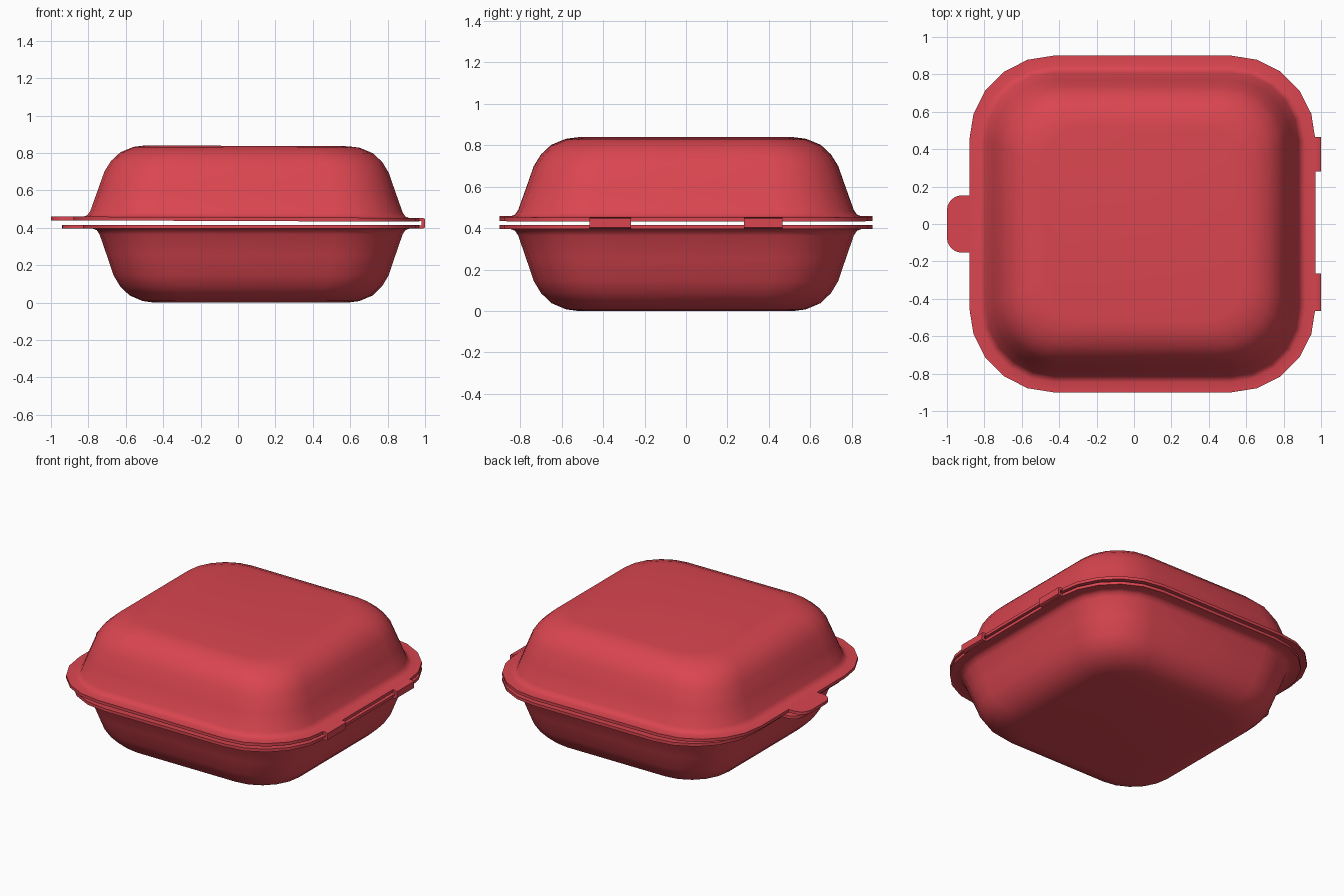
import bpy, bmesh
from math import sin, cos, pi, radians

if "Cube" in bpy.data.objects:
    bpy.data.objects.remove(bpy.data.objects["Cube"])

red = bpy.data.materials.new("red_plastic")
red.diffuse_color = (0.7, 0.06, 0.08, 1)
red.use_nodes = True
red.node_tree.nodes["Principled BSDF"].inputs["Base Color"].default_value = red.diffuse_color
WALL = 0.02

# inset from the rim edge, height above the rim, corner radius
PROFILE = [(0, 0, 0.45), (0.055, 0, 0.40), (0.075, 0.008, 0.38), (0.09, 0.03, 0.365),
           (0.128, 0.137, 0.34), (0.165, 0.243, 0.32), (0.20, 0.30, 0.30),
           (0.25, 0.347, 0.28), (0.32, 0.376, 0.25), (0.38, 0.384, 0.23)]


def rounded_rect(hx, hy, r, steps=5):
    pts = []
    for k, (sx, sy) in enumerate([(1, 1), (-1, 1), (-1, -1), (1, -1)]):
        for i in range(steps + 1):
            a = (k + i / steps) * pi / 2
            pts.append((sx * (hx - r) + r * cos(a), sy * (hy - r) + r * sin(a)))
    return pts


def finish(name, bm, solid=False):
    mesh = bpy.data.meshes.new(name)
    bm.to_mesh(mesh)
    bm.free()
    ob = bpy.data.objects.new(name, mesh)
    bpy.context.collection.objects.link(ob)
    mesh.materials.append(red)
    bpy.ops.object.select_all(action='DESELECT')
    bpy.context.view_layer.objects.active = ob
    ob.select_set(True)
    if solid:
        mod = ob.modifiers.new("wall", 'SOLIDIFY')
        mod.thickness = WALL
        mod.offset = -1
        bpy.ops.object.modifier_apply(modifier=mod.name)
    bpy.ops.object.shade_smooth_by_angle(angle=radians(40))
    return ob


def shell(name, cx, hx, hy, rim_z, rise, sign):
    """Thin bowl lofted from the rim; sign +1 opens down, -1 opens up."""
    bm = bmesh.new()
    rings = []
    for inset, h, r in PROFILE:
        z = rim_z + sign * h * rise / PROFILE[-1][1]
        rings.append([bm.verts.new((cx + x, y, z))
                      for x, y in rounded_rect(hx - inset, hy - inset, r)])
    n = len(rings[0])
    for a, b in zip(rings, rings[1:]):
        for i in range(n):
            j = (i + 1) % n
            bm.faces.new((a[i], a[j], b[j], b[i]))
    bm.faces.new(rings[-1])
    if sign < 0:
        bmesh.ops.reverse_faces(bm, faces=bm.faces[:])
    return finish(name, bm, solid=True)


def prism(name, pts, offset):
    """Extrude a flat outline by a vector."""
    bm = bmesh.new()
    face = bm.faces.new([bm.verts.new(p) for p in pts])
    ext = bmesh.ops.extrude_face_region(bm, geom=[face], use_keep_orig=True)
    bmesh.ops.translate(bm, vec=offset,
                        verts=[v for v in ext['geom'] if isinstance(v, bmesh.types.BMVert)])
    bmesh.ops.recalc_face_normals(bm, faces=bm.faces[:])
    return finish(name, bm)


def tab(name, x_tip, x_rim, z):
    r, hy = 0.08, 0.153
    pts = [(x_rim, hy, z)]
    for s, order in ((1, range(7)), (-1, range(6, -1, -1))):
        for i in order:
            a = i / 6 * pi / 2
            pts.append((x_tip + r - r * sin(a), s * (hy - r + r * cos(a)), z))
    pts.append((x_rim, -hy, z))
    return prism(name, pts, (0, 0, WALL))


# bowl and lid
shell("base_bowl", 0.07, 0.90, 0.90, 0.395, 0.395, -1)
lid = shell("lid", 0.045, 0.925, 0.90, 0.456, 0.382, 1)

# opening tabs
tab("base_tab", -0.94, -0.825, 0.395)
lid_tab = tab("lid_tab", -1.0, -0.875, 0.436)

# lid rests very slightly raised at the tab side
for ob in (lid, lid_tab):
    ob.rotation_euler.y = 0.004
    ob.location.x = -0.002

# C-shaped hinge straps
STRAP = [(0.967, 0.453), (0.988, 0.452), (1.0, 0.446), (1.0, 0.402), (0.988, 0.396),
         (0.967, 0.396), (0.967, 0.412), (0.982, 0.412), (0.982, 0.435), (0.967, 0.435)]
for name, y0, y1 in (("front_hinge", -0.465, -0.265), ("back_hinge", 0.28, 0.465)):
    prism(name, [(x, y0, z) for x, z in STRAP], (0, y1 - y0, 0))
